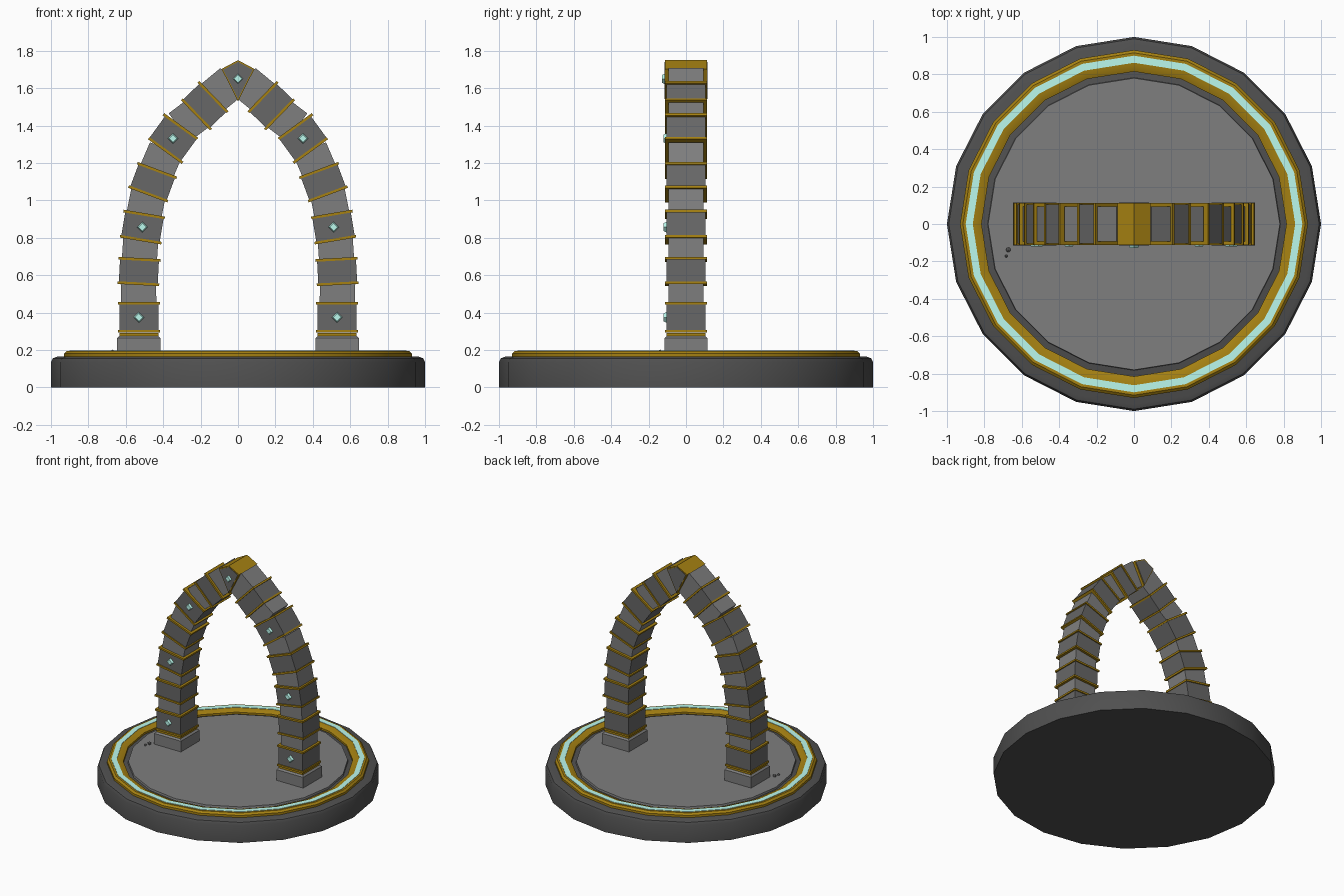
import bpy, bmesh, math
from mathutils import Matrix, Vector

if "Cube" in bpy.data.objects:
    bpy.data.objects.remove(bpy.data.objects["Cube"])

def material(name, rgb):
    m = bpy.data.materials.new(name)
    m.diffuse_color = (*rgb, 1)
    m.use_nodes = True
    m.node_tree.nodes["Principled BSDF"].inputs["Base Color"].default_value = m.diffuse_color
    return m

GOLD = material("gold", (0.38, 0.22, 0.006))
TEAL = material("pale_teal", (0.50, 0.95, 0.85))
STONE = material("stone", (0.21, 0.21, 0.21))
DARK = material("dark_stone", (0.135, 0.135, 0.135))
BASE = material("base_stone", (0.08, 0.08, 0.08))
SIDES = 20

def finish(bm, name, mat, mirror=False, smooth=False):
    bmesh.ops.recalc_face_normals(bm, faces=bm.faces)
    me = bpy.data.meshes.new(name)
    bm.to_mesh(me)
    bm.free()
    ob = bpy.data.objects.new(name, me)
    bpy.context.collection.objects.link(ob)
    me.materials.append(mat)
    if mirror:
        ob.modifiers.new("mirror", 'MIRROR').use_axis[0] = True
    if smooth:
        me.shade_smooth()
        me.set_sharp_from_angle(angle=math.radians(30))
    return ob

def lathe(name, profile, mat, ring=False):
    """Revolve (radius, z) points; a ring closes on itself, a disc gets caps."""
    bm = bmesh.new()
    loops = [[bm.verts.new((r * math.cos(i * math.tau / SIDES),
                            r * math.sin(i * math.tau / SIDES), z))
              for i in range(SIDES)] for r, z in profile]
    pairs = list(zip(loops, loops[1:]))
    if ring:
        pairs.append((loops[-1], loops[0]))
    else:
        bm.faces.new(loops[0])
        bm.faces.new(loops[-1])
    for a, b in pairs:
        for i in range(SIDES):
            j = (i + 1) % SIDES
            bm.faces.new((a[i], a[j], b[j], b[i]))
    return finish(bm, name, mat, smooth=True)

def add_box(bm, x, z, tilt, w, d, h):
    """Box tilted in the arch plane (right half leans towards the centre)."""
    m = (Matrix.Translation((x, 0, z)) @ Matrix.Rotation(-tilt, 4, 'Y')
         @ Matrix.Diagonal((w, d, h, 1)))
    bmesh.ops.create_cube(bm, size=1, matrix=m)

def prism(name, pts, depth, mat):
    """Extrude an x-z outline evenly along y."""
    bm = bmesh.new()
    f, b = [[bm.verts.new((x, y, z)) for x, z in pts] for y in (-depth, depth)]
    bm.faces.new(f)
    bm.faces.new(b)
    for i in range(len(pts)):
        j = (i + 1) % len(pts)
        bm.faces.new((f[i], f[j], b[j], b[i]))
    return finish(bm, name, mat)

# Round base, raised floor, gold rim and its glowing inlay
lathe("base", [(1, 0), (1, 0.135), (0.99, 0.156), (0.965, 0.165)], BASE)
lathe("floor", [(0.785, 0.15), (0.78, 0.18)], STONE)
lathe("gold_rim", [(0.93, 0.15), (0.93, 0.182), (0.915, 0.195),
                   (0.85, 0.195), (0.815, 0.18), (0.815, 0.15)], GOLD, True)
lathe("rim_inlay", [(0.90, 0.18), (0.90, 0.198), (0.862, 0.198), (0.862, 0.18)], TEAL, True)

# Arch path: lower and upper ends of each dark block, right half
ends = [((0.53, 0.30), (0.53, 0.45)), ((0.533, 0.555), (0.527, 0.685)),
        ((0.52, 0.79), (0.502, 0.925)), ((0.48, 1.035), (0.433, 1.16)),
        ((0.387, 1.267), (0.308, 1.395)), ((0.222, 1.46), (0.134, 1.553))]
tilts = [math.radians(a) for a in (0, 3, 9.5, 20.5, 36, 46)]

blocks, bands, links = bmesh.new(), bmesh.new(), bmesh.new()
centres = []
for k, ((lo, hi), t) in enumerate(zip(ends, tilts)):
    lo, hi = Vector(lo), Vector(hi)
    mid = (lo + hi) / 2
    centres.append((mid, t))
    add_box(blocks, mid.x, mid.y, t, 0.208, 0.208, (hi - lo).length)
    for p in (lo, hi):
        add_box(bands, p.x, p.y, t, 0.224, 0.224, 0.014)
    # Narrower stone between this block and the next
    nxt = Vector(ends[k + 1][0] if k < 5 else (0.04, 1.63))
    step, c = nxt - hi, (hi + nxt) / 2
    add_box(links, c.x, c.y, math.atan2(-step.x, step.y), 0.188, 0.186, step.length + 0.015)
add_box(bands, 0.53, 0.283, 0, 0.208, 0.208, 0.014)
finish(blocks, "arch_blocks", DARK, True)
finish(bands, "arch_bands", GOLD, True)
finish(links, "arch_links", STONE, True)

# Feet with a chamfered top
bm = bmesh.new()
add_box(bm, 0.53, 0.225, 0, 0.232, 0.23, 0.11)
top = [e for e in bm.edges if all(v.co.z > 0.25 for v in e.verts)]
bmesh.ops.bevel(bm, geom=top, offset=0.016, segments=1, affect='EDGES')
finish(bm, "arch_feet", STONE, True)

# Keystone: gold kite with a dark stone kite showing on both faces
kite = [(-0.088, 1.703), (0, 1.53), (0.088, 1.703), (0, 1.75)]
prism("keystone_frame", kite, 0.113, GOLD)
prism("keystone_stone", [(x * 0.9, 1.66 + (z - 1.66) * 0.9) for x, z in kite], 0.116, DARK)

# Diamond gems with a flat front, on alternate blocks and the keystone
def add_gem(bm, x, y, z, r=0.03):
    def ring(s, dy):
        return [bm.verts.new((x + s * r * a, y + dy, z + s * r * b))
                for a, b in ((1, 0), (0, 1), (-1, 0), (0, -1))]
    back, front = ring(1, 0.004), ring(0.7, -0.013)
    bm.faces.new(back)
    bm.faces.new(front)
    for i in range(4):
        j = (i + 1) % 4
        bm.faces.new((back[i], back[j], front[j], front[i]))

bm = bmesh.new()
for c, t in centres[::2]:
    add_gem(bm, c.x, -0.106, c.y)
finish(bm, "arch_gems", TEAL, True)
bm = bmesh.new()
add_gem(bm, 0, -0.115, 1.65)
finish(bm, "keystone_gem", TEAL)

# Pebbles beside the left foot
bm = bmesh.new()
for x, y, r in ((-0.672, -0.138, 0.014), (-0.683, -0.172, 0.009)):
    bmesh.ops.create_icosphere(bm, subdivisions=1, radius=r,
                               matrix=Matrix.Translation((x, y, 0.18 + r * 0.6)))
finish(bm, "pebbles", STONE)
